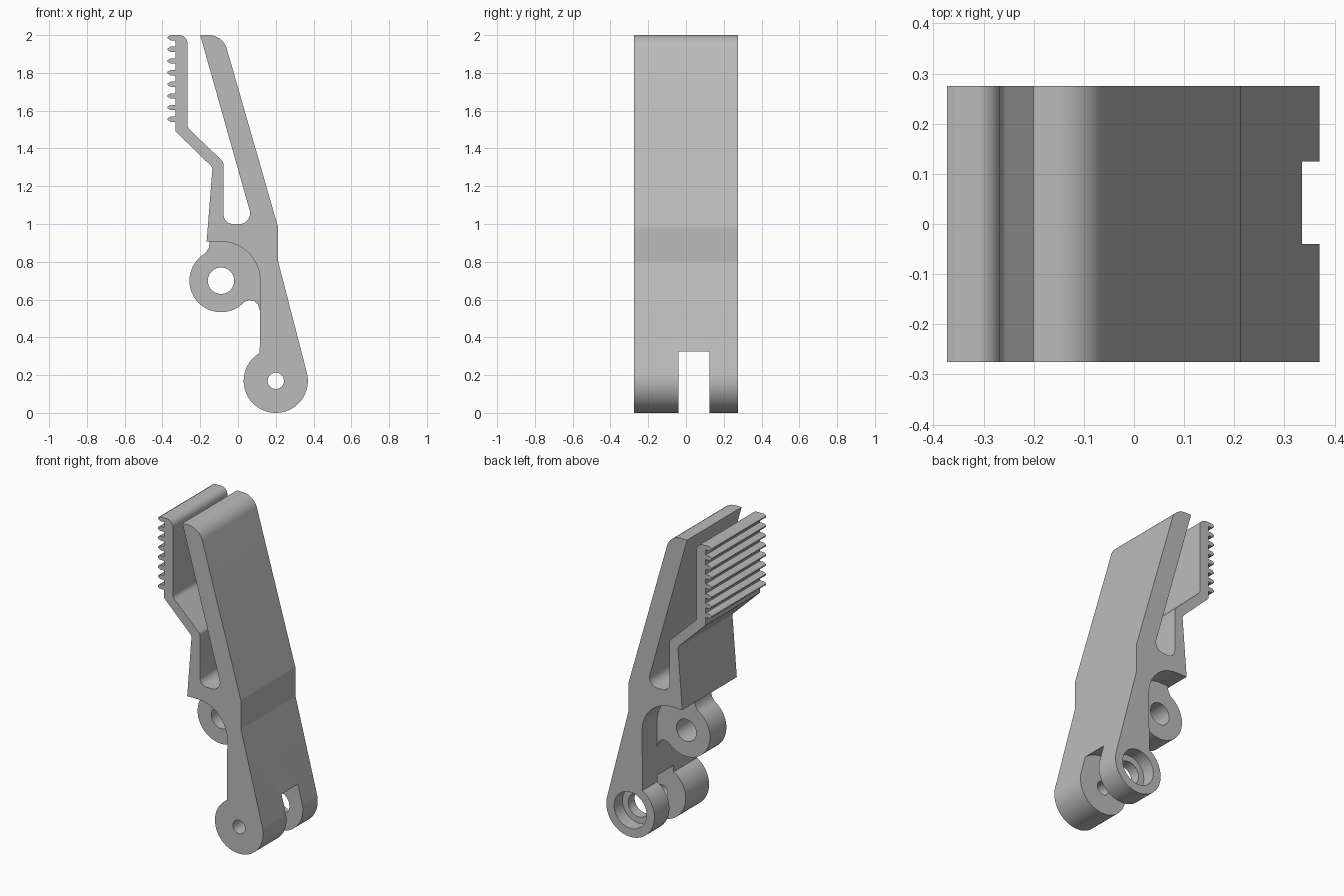
import bpy, bmesh, math
from mathutils import Vector

if "Cube" in bpy.data.objects:
    bpy.data.objects.remove(bpy.data.objects["Cube"], do_unlink=True)

grey = bpy.data.materials.new("plain grey")
grey.use_nodes = True
grey.diffuse_color = (0.5, 0.5, 0.5, 1)
grey.node_tree.nodes["Principled BSDF"].inputs["Base Color"].default_value = (0.5, 0.5, 0.5, 1)

WIDTH = 0.275                  # half width of the clip
LUG_Y = (-0.04, 0.125)         # shared by the lug and the slot
PIVOT = (0.2, 0.17)            # lower knuckle centre
LUG = (-0.09, 0.70)            # upper lug centre
CLEAR = 0.207                  # clearance radius around a mating lug


def arc(centre, r, a, b, n=32):
    """Points on an arc, in degrees."""
    angles = [math.radians(a + (b - a) * i / n) for i in range(n + 1)]
    return [(centre[0] + r * math.cos(t), centre[1] + r * math.sin(t)) for t in angles]


def rounded(points, n=8):
    """Outline whose corners (x, z, r) are filleted."""
    out = []
    for i, p in enumerate(points):
        if len(p) == 2:
            out.append(p)
            continue
        c = Vector(p[:2])
        u = (Vector(points[i - 1][:2]) - c).normalized()
        v = (Vector(points[(i + 1) % len(points)][:2]) - c).normalized()
        half = u.angle(v) / 2
        mid = c + (u + v).normalized() * p[2] / math.sin(half)
        s = c + u * p[2] / math.tan(half) - mid
        e = c + v * p[2] / math.tan(half) - mid
        for k in range(n + 1):
            d = s.lerp(e, k / n).normalized() * p[2]
            out.append(tuple(mid + d))
    return out


def extrude(name, outline, y0, y1):
    """Solid made by sweeping an x-z outline along y."""
    bm = bmesh.new()
    face = bm.faces.new([bm.verts.new((x, y0, z)) for x, z in outline])
    swept = bmesh.ops.extrude_face_region(bm, geom=[face])["geom"]
    bmesh.ops.translate(bm, vec=(0, y1 - y0, 0),
                        verts=[g for g in swept if isinstance(g, bmesh.types.BMVert)])
    bmesh.ops.recalc_face_normals(bm, faces=bm.faces)
    mesh = bpy.data.meshes.new(name)
    bm.to_mesh(mesh)
    bm.free()
    mesh.materials.append(grey)
    ob = bpy.data.objects.new(name, mesh)
    bpy.context.collection.objects.link(ob)
    return ob


def combine(target, tool, operation):
    """Apply a boolean and remove the tool."""
    mod = target.modifiers.new("boolean", 'BOOLEAN')
    mod.operation, mod.solver, mod.object = operation, 'EXACT', tool
    bpy.context.view_layer.objects.active = target
    bpy.ops.object.modifier_apply(modifier=mod.name)
    bpy.data.objects.remove(tool, do_unlink=True)


def drill(target, centre, r, y0, y1):
    combine(target, extrude("cutter", arc(centre, r, 0, 351, 39), y0, y1), 'DIFFERENCE')


# Gripping teeth up the outside of the thin arm
teeth = []
for i in range(8):
    z = 1.555 + i * 0.0616
    teeth += [(-0.33, z - 0.014), (-0.357, z - 0.014), (-0.373, z - 0.004),
              (-0.373, z + 0.004), (-0.357, z + 0.0138), (-0.33, z + 0.0138)]
teeth = teeth[:-1]

# Clip body: thick arm, lower knuckle, recess, thin arm, gap
outline = [(-0.2, 2.0), (-0.08, 2.0, 0.1), (0.213, 0.98, 0.05), (0.213, 0.8, 0.05)]
outline += arc(PIVOT, 0.17, 14, -240, 48)
outline += arc(LUG, CLEAR, 0, 90, 24)
outline += [(-0.166, 0.907), (-0.135, 1.3, 0.03), (-0.33, 1.49)]
outline += teeth
outline += [(-0.267, 2.0, 0.045), (-0.267, 1.51, 0.04), (-0.077, 1.328, 0.03),
            (-0.077, 1.0, 0.05), (0.082, 1.0, 0.055)]
body = extrude("clip_body", rounded(outline), -WIDTH, WIDTH)

# Slot between the two knuckles
drill(body, PIVOT, CLEAR, *LUG_Y)

# Upper lug with blended neck
lug_outline = arc(LUG, 0.167, 120, 310, 40)
lug_outline += [(0.035, 0.588), (0.06, 0.597), (0.085, 0.592), (0.105, 0.575), (0.115, 0.545),
                (0.15, 0.545), (0.15, 0.94), (-0.15, 0.94), (-0.15, 0.9), (-0.155, 0.872)]
combine(body, extrude("lug", lug_outline, *LUG_Y), 'UNION')
drill(body, LUG, 0.07, -0.1, 0.2)

# Pin holes: small in front, stepped at the back
drill(body, PIVOT, 0.043, -0.3, 0.0)
drill(body, PIVOT, 0.075, 0.1, 0.3)
drill(body, PIVOT, 0.115, 0.19, 0.3)

bpy.ops.object.select_all(action='DESELECT')
body.select_set(True)
bpy.context.view_layer.objects.active = body
bpy.ops.object.shade_smooth_by_angle(angle=math.radians(30))
